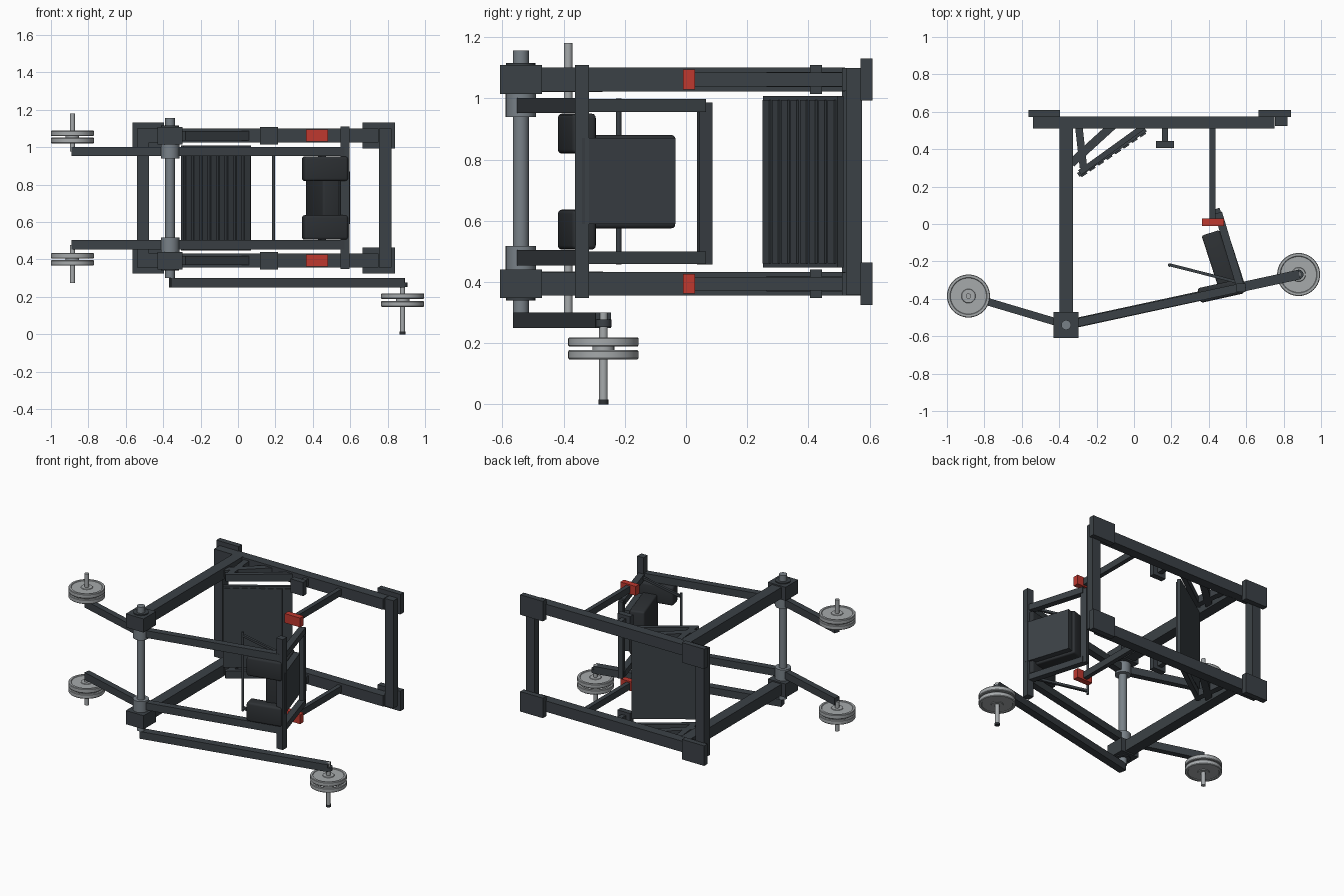
import bpy, bmesh, math
from mathutils import Matrix, Vector

if "Cube" in bpy.data.objects:
    bpy.data.objects.remove(bpy.data.objects["Cube"], do_unlink=True)

ZC = 0.728  # height of the symmetry plane


def material(name, rgb):
    m = bpy.data.materials.new(name)
    m.use_nodes = True
    col = (*rgb, 1)
    m.diffuse_color = col
    m.node_tree.nodes["Principled BSDF"].inputs["Base Color"].default_value = col
    return m


FRAME = material("dark slate", (0.044, 0.053, 0.061))
PAD = material("black padding", (0.027, 0.031, 0.035))
STEEL = material("shaft grey", (0.19, 0.22, 0.245))
PLATE = material("light steel", (0.38, 0.40, 0.41))
RED = material("red", (0.52, 0.04, 0.028))


def finish(name, bm, mat, smooth=False):
    me = bpy.data.meshes.new(name)
    bm.to_mesh(me)
    bm.free()
    me.materials.append(mat)
    ob = bpy.data.objects.new(name, me)
    bpy.context.collection.objects.link(ob)
    if smooth:
        bpy.ops.object.select_all(action='DESELECT')
        ob.select_set(True)
        bpy.context.view_layer.objects.active = ob
        bpy.ops.object.shade_smooth_by_angle(angle=math.radians(35))
    return ob


def block(name, center, size, mat=FRAME, angle=0.0, bevel=0.0):
    """Box turned about z by angle, with optional bevelled edges."""
    bm = bmesh.new()
    bmesh.ops.create_cube(bm, size=1)
    bmesh.ops.scale(bm, vec=size, verts=bm.verts)
    if bevel:
        bmesh.ops.bevel(bm, geom=bm.edges[:], offset=bevel, segments=3,
                        profile=0.5, affect='EDGES')
    bmesh.ops.transform(bm, verts=bm.verts,
                        matrix=Matrix.Translation(center) @ Matrix.Rotation(angle, 4, 'Z'))
    return finish(name, bm, mat, bevel > 0)


def span(name, x0, x1, y0, y1, z0, z1, mat=FRAME):
    return block(name, ((x0 + x1) / 2, (y0 + y1) / 2, (z0 + z1) / 2),
                 (x1 - x0, y1 - y0, z1 - z0), mat)


def bar(name, p, q, z, width, height, mat=FRAME):
    """Level bar from p to q in plan."""
    d = Vector(q) - Vector(p)
    c = (Vector(p) + Vector(q)) / 2
    return block(name, (c.x, c.y, z), (d.length, width, height), mat,
                 math.atan2(d.y, d.x))


def lathe(name, xy, profile, mat, sides=32):
    """Solid of revolution about a vertical axis; profile holds (radius, z)."""
    bm = bmesh.new()
    rings = [[bm.verts.new((xy[0] + r * math.cos(2 * math.pi * i / sides),
                            xy[1] + r * math.sin(2 * math.pi * i / sides), z))
              for i in range(sides)] for r, z in profile]
    for a, b in zip(rings, rings[1:]):
        for i in range(sides):
            j = (i + 1) % sides
            bm.faces.new((a[i], a[j], b[j], b[i]))
    bm.faces.new(rings[0][::-1])
    bm.faces.new(rings[-1])
    bmesh.ops.recalc_face_normals(bm, faces=bm.faces)
    return finish(name, bm, mat, True)


def rod(name, xy, r, z0, z1, mat, sides=20):
    return lathe(name, xy, [(r, z0), (r, z1)], mat, sides)


def weight(name, xy, z):
    """Disc with a recessed web and a raised hub on both sides."""
    half = [(0.036, 0.015), (0.038, 0.011), (0.096, 0.011), (0.099, 0.015),
            (0.112, 0.015), (0.115, 0.011)]
    lathe(name, xy, [(r, z - h) for r, h in half] + [(r, z + h) for r, h in half[::-1]],
          PLATE, 40)


PIVOT = (-0.363, -0.54)
HINGE = (0.57, -0.34)
TIP = (0.45, 0.06)
LEFT_PIN = (-0.885, -0.385)
LOW_PIN = (0.88, -0.27)

# Rear frame posts
span("rear_post_a", -0.54, -0.475, 0.51, 0.575, 0.357, 1.10)
span("rear_post_b", 0.755, 0.82, 0.523, 0.575, 0.357, 1.10)

# Parts repeated above and below the symmetry plane
for s, tag in ((1, "upper"), (-1, "lower")):
    zr = ZC + s * 0.334   # rail level
    za = ZC + s * 0.249   # swing arm level
    block(tag + "_rear_rail", (0.105, 0.543, zr), (1.29, 0.065, 0.075))
    block(tag + "_side_beam", (-0.363, -0.02, zr), (0.073, 1.08, 0.077))
    block(tag + "_foot_a", (-0.48, 0.59, zr), (0.17, 0.038, 0.138))
    block(tag + "_foot_b", (0.753, 0.59, zr), (0.173, 0.038, 0.138))
    block(tag + "_bearing_block", (-0.363, -0.54, zr), (0.135, 0.137, 0.094))
    rod(tag + "_bearing_cap", PIVOT, 0.048, ZC + s * 0.382 - 0.006, ZC + s * 0.382 + 0.006, FRAME)
    rod(tag + "_collar", PIVOT, 0.05, za - 0.038, za + 0.038, STEEL, 16)

    # Swing arms and weight arms
    bar(tag + "_swing_arm", PIVOT, HINGE, za, 0.045, 0.05)
    bar(tag + "_weight_arm", PIVOT, LEFT_PIN, za, 0.04, 0.05)
    bar(tag + "_carriage_arm", HINGE, TIP, za, 0.042, 0.042)
    bar(tag + "_handle_arm", (0.19, -0.218), (0.56, -0.312), za, 0.016, 0.016)

    # Weights on the swinging side
    z0, z1 = sorted((ZC + s * 0.25, ZC + s * 0.453))
    rod(tag + "_weight_pin", LEFT_PIN, 0.014, z0, z1, PLATE)
    rod(tag + "_weight_hub", LEFT_PIN, 0.036, ZC + s * 0.327 - 0.02, ZC + s * 0.327 + 0.02, PLATE)
    for k in (-1, 1):
        weight(tag + "_weight_disc", LEFT_PIN, ZC + s * 0.327 + k * 0.019)

    # Stop bars with red bumpers
    block(tag + "_stop_bar", (0.42, 0.265, zr), (0.03, 0.49, 0.045))
    block(tag + "_bumper", (0.422, 0.01, zr), (0.118, 0.04, 0.064), RED)

    # Short hook brackets
    block(tag + "_hook_stem", (0.165, 0.475, zr), (0.032, 0.075, 0.05))
    block(tag + "_hook_plate", (0.165, 0.425, zr), (0.096, 0.038, 0.094))

    # Struts behind the footplate
    bar(tag + "_short_strut", (-0.295, 0.52), (-0.27, 0.30), zr, 0.04, 0.05)
    bar(tag + "_diagonal_strut", (-0.11, 0.53), (-0.335, 0.325), zr, 0.045, 0.05)
    bar(tag + "_footplate_beam", (-0.29, 0.275), (0.05, 0.52), zr, 0.03, 0.05)

    # Shoulder pads
    block(tag + "_shoulder_pad", (0.465, -0.357, ZC + s * 0.157), (0.24, 0.08, 0.131),
          PAD, math.radians(12.5), 0.014)

# Main pivot shaft
rod("pivot_shaft", PIVOT, 0.026, 0.30, 1.157, STEEL, 24)

# Lower lever with its weights
bar("lower_lever", (-0.363, -0.54), (0.885, -0.27), 0.275, 0.052, 0.05)
rod("lever_boss", LOW_PIN, 0.026, 0.252, 0.277, FRAME)
rod("lever_pin", LOW_PIN, 0.014, 0.015, 0.30, PLATE)
rod("lever_pin_tip", LOW_PIN, 0.016, 0.0, 0.016, PAD)
rod("lever_weight_hub", LOW_PIN, 0.036, 0.16, 0.205, PLATE)
for z in (0.162, 0.204):
    weight("lever_weight_disc", LOW_PIN, z)

# Carriage post, tip bar and handle rod
block("carriage_post", (0.571, -0.34, 0.729), (0.048, 0.046, 0.762))
bar("carriage_tip_bar", (0.457, 0.04), (0.443, 0.082), 0.722, 0.03, 0.53)
rod("handle_rod", (0.19, -0.22), 0.009, 0.457, 1.0, FRAME, 12)

# Back pad with its backing plate
tilt = math.atan2(0.40, -0.13)
block("back_plate", (0.525, -0.195, 0.73), (0.32, 0.05, 0.28), FRAME, tilt)
block("back_pad", (0.455, -0.19, 0.728), (0.30, 0.10, 0.305), PAD, tilt, 0.012)

# Ribbed footplate
a, b = Vector((-0.298, 0.262)), Vector((0.062, 0.505))
run = (b - a).normalized()
out = Vector((run.y, -run.x))
bar("footplate", a, b, ZC, 0.024, 0.56)
RIBS = 8
for i in range(RIBS):
    c = a + (b - a) * ((i + 0.5) / RIBS) + out * 0.014
    bar("footplate_rib", c - run * 0.018, c + run * 0.018, ZC, 0.012, 0.535)
